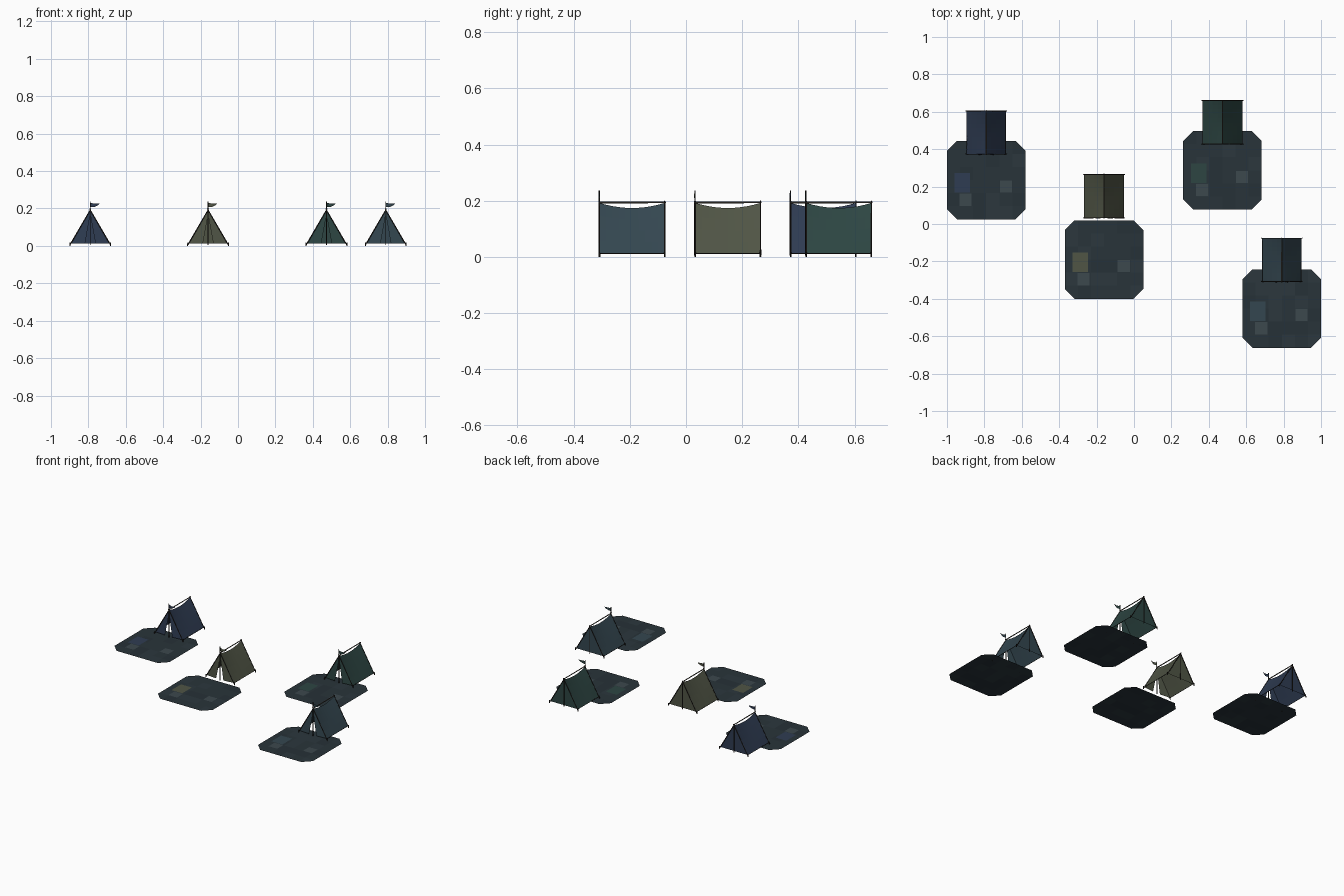
import bpy, bmesh, random
from mathutils import Vector

if "Cube" in bpy.data.objects:
    bpy.data.objects.remove(bpy.data.objects["Cube"])

random.seed(4)


def material(name, rgb):
    m = bpy.data.materials.new(name)
    m.diffuse_color = (*rgb, 1)
    m.use_nodes = True
    m.node_tree.nodes["Principled BSDF"].inputs["Base Color"].default_value = m.diffuse_color
    return m


def finish(name, bm, mats):
    me = bpy.data.meshes.new(name)
    bm.to_mesh(me)
    bm.free()
    ob = bpy.data.objects.new(name, me)
    bpy.context.collection.objects.link(ob)
    for m in mats:
        me.materials.append(m)
    return ob


def faces(name, pts, polys, mat):
    bm = bmesh.new()
    vs = [bm.verts.new(p) for p in pts]
    for p in polys:
        bm.faces.new([vs[i] for i in p])
    return finish(name, bm, [mat])


def rod(name, a, b, r, mat):
    a, b = Vector(a), Vector(b)
    d = b - a
    bm = bmesh.new()
    bmesh.ops.create_cone(bm, cap_ends=True, segments=6, radius1=r, radius2=r * 0.85, depth=d.length)
    mtx = d.to_track_quat('Z', 'Y').to_matrix().to_4x4()
    mtx.translation = (a + b) / 2
    bm.transform(mtx)
    return finish(name, bm, [mat])


stone = [material("stone_%d" % i, (0.022 * k, 0.034 * k, 0.042 * k)) for i, k in enumerate((0.9, 1.0, 1.12))]
pale = material("pale_patch", (0.045, 0.065, 0.075))
wood = material("dark_wood", (0.015, 0.012, 0.01))
ridge_wood = material("ridge_wood", (0.07, 0.06, 0.048))

HALF, CUT = 0.21, 0.053          # ground pad half size, corner cut
HW, LEN, TOP, BOT = 0.105, 0.232, 0.196, 0.012   # tent


def patch(name, cx, cy, w, h, z, mat):
    pts = [(cx + sx * w / 2, cy + sy * h / 2, z) for sx, sy in ((-1, -1), (1, -1), (1, 1), (-1, 1))]
    faces(name, pts, [(0, 1, 2, 3)], mat)


def ground_pad(cx, cy, tint):
    # flat tiled octagon
    bm = bmesh.new()
    bmesh.ops.create_grid(bm, x_segments=6, y_segments=6, size=HALF)
    for f in bm.faces:
        f.material_index = random.choice((0, 1, 1, 2))
    for sx in (-1, 1):
        for sy in (-1, 1):
            bmesh.ops.bisect_plane(bm, geom=bm.verts[:] + bm.edges[:] + bm.faces[:],
                                   plane_co=(sx * (HALF - CUT), sy * HALF, 0),
                                   plane_no=(sx, sy, 0), clear_outer=True)
    bmesh.ops.translate(bm, verts=bm.verts[:], vec=(cx, cy, 0.0005))
    finish("ground_pad", bm, stone)
    # inlaid patches
    patch("pale_patch_right", cx + 0.105, cy - 0.035, 0.065, 0.065, 0.0015, pale)
    patch("pale_patch_left", cx - 0.11, cy - 0.105, 0.065, 0.065, 0.0015, pale)
    patch("coloured_patch", cx - 0.128, cy - 0.015, 0.083, 0.105, 0.002, tint)


def tent(cx, y0, cloth):
    y1 = y0 + LEN
    # sagging roof sheets
    n, rows = 10, 4
    for s, side in ((-1, "left"), (1, "right")):
        bm = bmesh.new()
        grid = []
        for i in range(n + 1):
            t = i / n
            sag = 0.018 * 4 * t * (1 - t)
            col = []
            for j in range(rows + 1):
                v = j / rows
                z = TOP - 0.004 - sag * (1 - v) - (TOP - 0.004 - BOT) * v
                x = HW * v
                col.append(bm.verts.new((cx + s * x, y0 + t * LEN, z)))
            grid.append(col)
        for i in range(n):
            for j in range(rows):
                q = [grid[i][j], grid[i][j + 1], grid[i + 1][j + 1], grid[i + 1][j]]
                bm.faces.new(q if s < 0 else q[::-1])
        bmesh.ops.recalc_face_normals(bm, faces=bm.faces[:])
        if bm.faces[0:1] and bm.faces[:][0].normal.z < 0:
            bmesh.ops.reverse_faces(bm, faces=bm.faces[:])
        finish("roof_" + side, bm, [cloth])

        # front flap, slightly pulled open
        poly = (0, 1, 2, 3) if s < 0 else (3, 2, 1, 0)
        faces("front_flap_" + side,
              [(cx, y0 + 0.003, TOP - 0.006), (cx + s * HW, y0 + 0.003, BOT),
               (cx + s * 0.028, y0 - 0.004, BOT), (cx + s * 0.003, y0 + 0.001, 0.15)], [poly], cloth)
        # A-frame legs and pegs
        for y, end in ((y0, "front"), (y1, "back")):
            rod("%s_leg_%s" % (end, side), (cx + s * (HW + 0.003), y, 0.006),
                (cx - s * 0.004, y, TOP + 0.003), 0.0028, wood)
            rod("%s_peg_%s" % (end, side), (cx + s * (HW + 0.004), y, 0.0),
                (cx + s * (HW + 0.004), y, 0.018), 0.003, wood)
        rod("hem_" + side, (cx + s * HW, y0, BOT), (cx + s * HW, y1, BOT), 0.0018, wood)
    # closed back
    faces("back_wall", [(cx - HW, y1 - 0.003, BOT), (cx, y1 - 0.003, TOP - 0.006), (cx + HW, y1 - 0.003, BOT)],
          [(0, 1, 2)], cloth)
    # ridge, poles and pennant
    rod("ridge_pole", (cx, y0 - 0.004, TOP - 0.002), (cx, y1 + 0.004, TOP - 0.002), 0.0035, ridge_wood)
    rod("flag_mast", (cx, y0 - 0.001, 0.004), (cx, y0 - 0.001, 0.237), 0.003, wood)
    rod("back_pole", (cx, y1, 0.004), (cx, y1, TOP), 0.003, wood)
    faces("pennant", [(cx, y0, 0.23), (cx + 0.025, y0 - 0.004, 0.226), (cx + 0.05, y0, 0.227),
                      (cx + 0.04, y0, 0.217), (cx + 0.024, y0 - 0.004, 0.209), (cx, y0, 0.208)],
          [(5, 4, 1, 0), (4, 3, 2, 1)], cloth)


# camp layout: pad x, pad y, tent front y, cloth colour
camp = [("navy", -0.79, 0.235, 0.373, (0.028, 0.045, 0.085)),
        ("olive", -0.16, -0.19, 0.033, (0.08, 0.09, 0.06)),
        ("green", 0.473, 0.287, 0.428, (0.026, 0.06, 0.055)),
        ("teal", 0.79, -0.452, -0.308, (0.034, 0.062, 0.08))]
for name, x, y, ty, rgb in camp:
    cloth = material(name + "_cloth", rgb)
    ground_pad(x, y, cloth)
    tent(x, ty, cloth)
